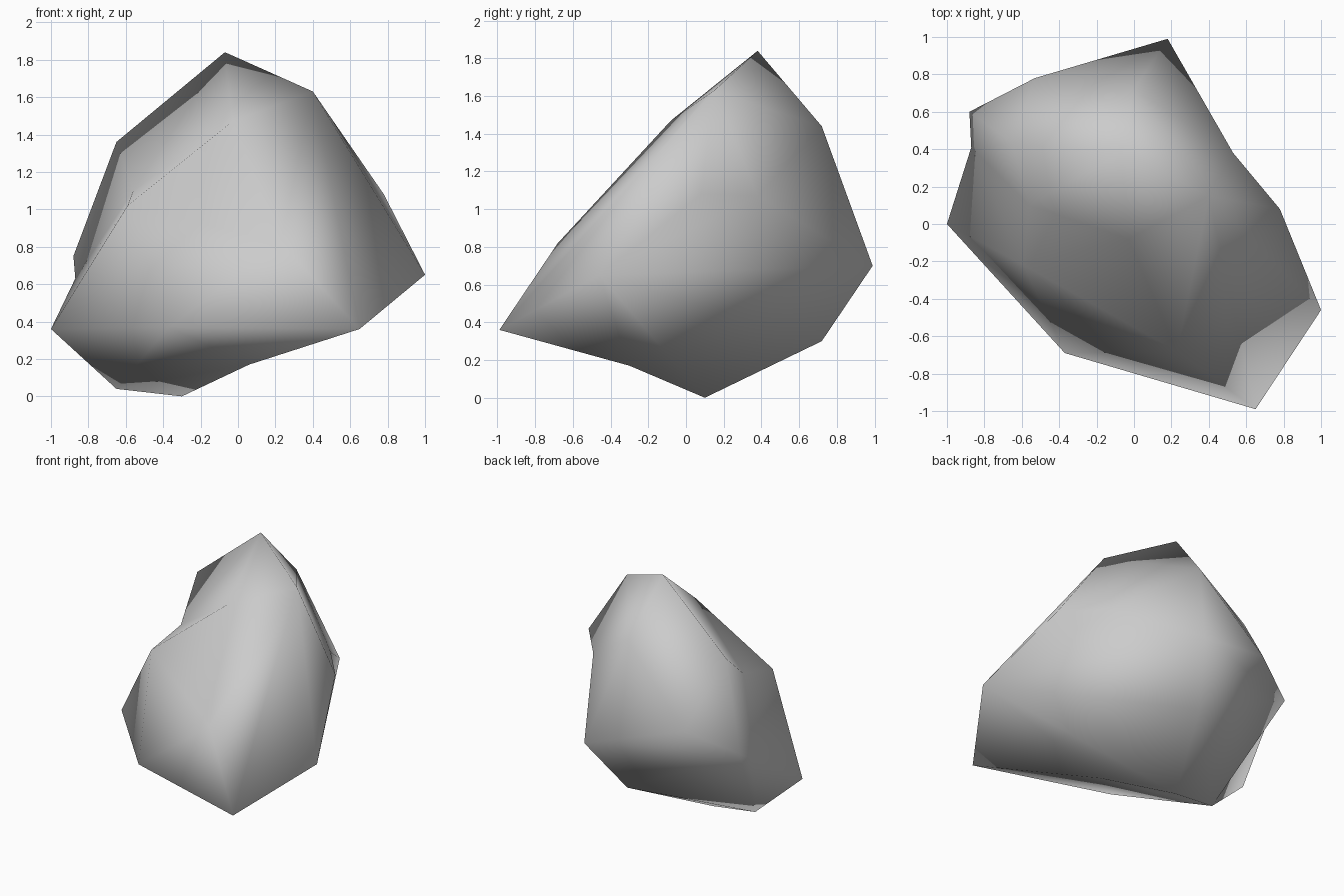
import bpy
import bmesh

if "Cube" in bpy.data.objects:
    bpy.data.objects.remove(bpy.data.objects["Cube"], do_unlink=True)

# Outer corners of the rock
corners = {
    "peak": (-.07, .38, 1.84), "shoulder": (.40, .15, 1.63),
    "left_high": (.78, .08, 1.08), "left_tip": (1, -.46, .65),
    "front_tip": (.65, -.99, .36), "front_high": (.23, -.68, .82),
    "front_low": (-.37, -.69, .37), "brow": (-.03, -.08, 1.47),
    "right_high": (-.59, -.22, 1.02), "right_tip": (-1, 0, .36),
    "right_top": (-.65, .43, 1.36), "right_back": (-.88, .60, .75),
    "back_tip": (.18, .99, .70), "back_high": (0, .72, 1.44),
    "back_right": (-.53, .78, .90), "back_low": (0, .72, .30),
    "base": (-.30, .10, 0), "base_right": (-.65, .08, .04),
}

# Hollows: a sunken point and the groups of corners whose faces it replaces
hollows = [
    ("left_hollow", (.53, .38, 1.07),
     ["left_high left_tip back_tip",
      "shoulder left_high back_tip back_high"]),
    ("right_hollow", (-.87, .41, .63),
     ["right_tip right_back right_top right_high base_right"]),
    ("top_hollow", (-.56, .10, 1.10),
     ["right_high brow peak right_top right_hollow"]),
    ("under_hollow", (.06, -.30, .17),
     ["front_tip left_tip base front_low base_right"]),
]


def press_in(bm, verts, name, point, groups):
    """Replace the faces spanned by the groups with a fan around a point."""
    spans = [{verts[n] for n in group.split()} for group in groups]
    old = [f for f in bm.faces if any(span.issuperset(f.verts) for span in spans)]
    rim = [tuple(e.verts) for e in bm.edges
           if sum(f in old for f in e.link_faces) == 1]
    bmesh.ops.delete(bm, geom=old, context='FACES')
    verts[name] = bm.verts.new(point)
    for a, b in rim:
        bm.faces.new((a, b, verts[name]))


# Convex body, then the hollows
bm = bmesh.new()
verts = {name: bm.verts.new(co) for name, co in corners.items()}
bmesh.ops.convex_hull(bm, input=list(bm.verts))
for name, point, groups in hollows:
    press_in(bm, verts, name, point, groups)
bmesh.ops.recalc_face_normals(bm, faces=list(bm.faces))
for face in bm.faces:
    face.smooth = True

mesh = bpy.data.meshes.new("rock")
bm.to_mesh(mesh)
bm.free()
rock = bpy.data.objects.new("rock", mesh)
bpy.context.collection.objects.link(rock)

# Stone colour
stone = bpy.data.materials.new("stone_grey")
stone.use_nodes = True
grey = (.6, .6, .6, 1)
stone.diffuse_color = grey
stone.node_tree.nodes["Principled BSDF"].inputs["Base Color"].default_value = grey
mesh.materials.append(stone)
